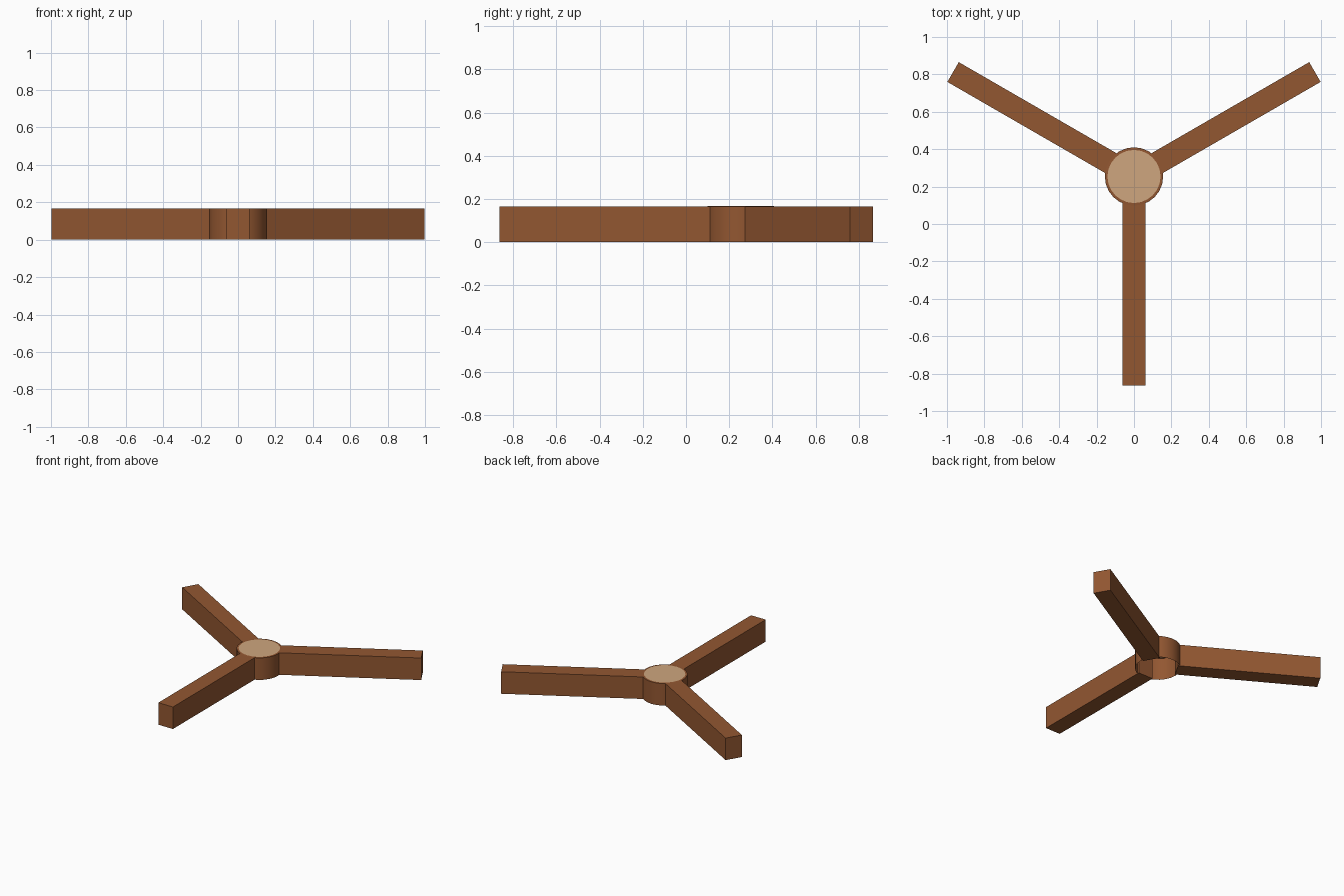
import bpy, bmesh, math
from mathutils import Vector

if "Cube" in bpy.data.objects:
    bpy.data.objects.remove(bpy.data.objects["Cube"])

CENTRE = Vector((0, 0.254, 0))
H, R, LENGTH, WIDTH = 0.166, 0.156, 1.117, 0.122
SIDES = 24


def material(name, rgb):
    m = bpy.data.materials.new(name)
    m.diffuse_color = (*rgb, 1)
    m.use_nodes = True
    m.node_tree.nodes["Principled BSDF"].inputs["Base Color"].default_value = m.diffuse_color
    return m


brown = material("brown wood", (0.29, 0.095, 0.031))
tan = material("pale wood", (0.62, 0.38, 0.21))


def make_object(name, bm, mats):
    me = bpy.data.meshes.new(name)
    bm.to_mesh(me)
    bm.free()
    for m in mats:
        me.materials.append(m)
    ob = bpy.data.objects.new(name, me)
    bpy.context.collection.objects.link(ob)
    return ob


# three arms radiating from the hub
for name, deg in (("front_arm", -90), ("right_arm", 30), ("left_arm", 150)):
    bm = bmesh.new()
    bmesh.ops.create_cube(bm, size=1)
    start = 0.13
    for v in bm.verts:
        v.co = Vector((start + (v.co.x + 0.5) * (LENGTH - start),
                       v.co.y * WIDTH, (v.co.z + 0.5) * H))
    ob = make_object(name, bm, [brown])
    ob.location = CENTRE
    ob.rotation_euler.z = math.radians(deg)


def ring(bm, r, z):
    return [bm.verts.new((r * math.cos(2 * math.pi * i / SIDES),
                          r * math.sin(2 * math.pi * i / SIDES), z))
            for i in range(SIDES)]


# round hub: wall and narrow top rim, open underneath
bm = bmesh.new()
rings = [ring(bm, R, 0), ring(bm, R, H), ring(bm, 0.142, H + 0.001)]
for a, b in zip(rings, rings[1:]):
    for i in range(SIDES):
        j = (i + 1) % SIDES
        f = bm.faces.new((a[i], a[j], b[j], b[i]))
        f.smooth = a is rings[0]
for e in bm.edges:
    if all(v in rings[1] for v in e.verts):
        e.smooth = False
# pale round inlay on top
cap = bm.faces.new(rings[2])
cap.material_index = 1
hub = make_object("hub", bm, [brown, tan])
hub.location = CENTRE
